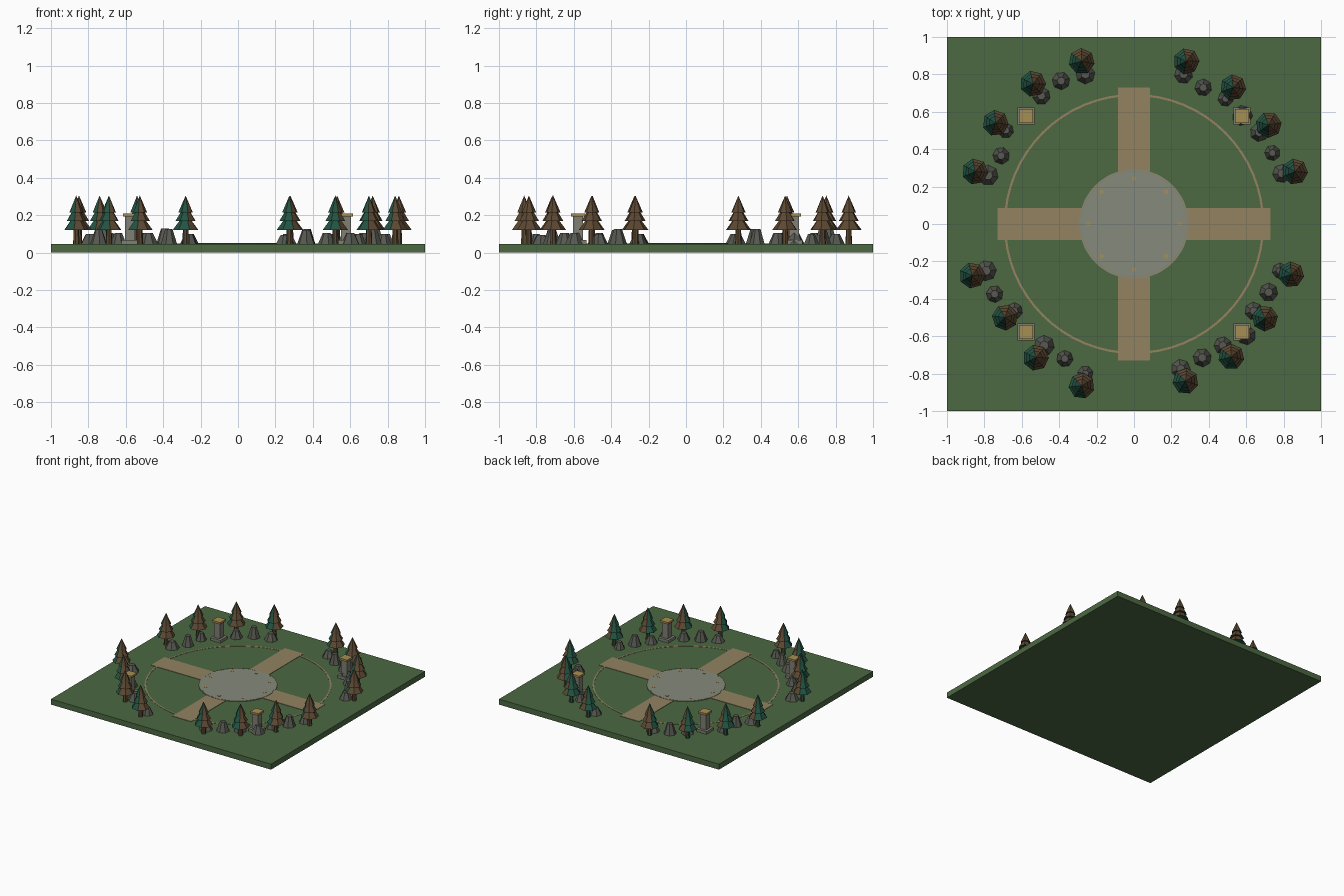
import bpy, bmesh, math, random
from mathutils import Matrix

if "Cube" in bpy.data.objects:
    bpy.data.objects.remove(bpy.data.objects["Cube"])
random.seed(4)

def mat(name, r, g, b):
    m = bpy.data.materials.new(name)
    lin = lambda c: ((c / 255 + 0.055) / 1.055) ** 2.4
    m.diffuse_color = (lin(r), lin(g), lin(b), 1)
    m.use_nodes = True
    m.node_tree.nodes["Principled BSDF"].inputs["Base Color"].default_value = m.diffuse_color
    return m

GRASS = mat("grass green", 76, 104, 66)
PATH = mat("path tan", 146, 130, 96)
STONE = mat("plaza stone", 133, 138, 124)
PILLAR = mat("pillar grey", 128, 128, 116)
GOLD = mat("cap gold", 166, 142, 84)
ROCK = mat("rock grey", 88, 88, 82)
BARK = mat("bark brown", 92, 72, 50)
LEAF = mat("pine green", 34, 82, 66)
G = 0.045  # ground level

def finish(name, bm, *mats):
    me = bpy.data.meshes.new(name)
    bm.to_mesh(me)
    bm.free()
    for m in mats:
        me.materials.append(m)
    ob = bpy.data.objects.new(name, me)
    bpy.context.collection.objects.link(ob)
    return ob

def box(bm, x, y, z0, z1, sx, sy, mi=0):
    n = len(bm.faces)
    bmesh.ops.create_cube(bm, size=1, matrix=Matrix.Translation((x, y, (z0 + z1) / 2))
                          @ Matrix.Diagonal((sx, sy, z1 - z0, 1)))
    bm.faces.ensure_lookup_table()
    for f in bm.faces[n:]:
        f.material_index = mi

def cone(bm, x, y, z0, z1, r0, r1, sides, mi=0, rot=0.0):
    n = len(bm.faces)
    bmesh.ops.create_cone(bm, cap_ends=True, segments=sides, radius1=r0, radius2=r1, depth=z1 - z0,
                          matrix=Matrix.Translation((x, y, (z0 + z1) / 2)) @ Matrix.Rotation(rot, 4, 'Z'))
    bm.faces.ensure_lookup_table()
    for f in bm.faces[n:]:
        f.material_index = mi

def ring(name, r0, r1, z0, z1, m, n=64):
    bm = bmesh.new()
    loops = []
    for i in range(n):
        a = math.tau * i / n
        loops.append([bm.verts.new((r * math.cos(a), r * math.sin(a), z))
                      for r, z in ((r0, z0), (r1, z0), (r1, z1), (r0, z1))])
    for i in range(n):
        p, q = loops[i], loops[(i + 1) % n]
        for k in range(4):
            bm.faces.new((p[k], q[k], q[(k + 1) % 4], p[(k + 1) % 4]))
    bmesh.ops.recalc_face_normals(bm, faces=bm.faces)
    finish(name, bm, m)

# Lawn slab
bm = bmesh.new()
box(bm, 0, 0, 0, G, 2, 2)
finish("lawn", bm, GRASS)

# Four paths
bm = bmesh.new()
for s in (-1, 1):
    box(bm, s * 0.49, 0, G - 0.01, G + 0.003, 0.48, 0.17)
    box(bm, 0, s * 0.49, G - 0.01, G + 0.003, 0.17, 0.48)
finish("paths", bm, PATH)

# Round plaza, outer ring line, plaza studs
bm = bmesh.new()
cone(bm, 0, 0, G - 0.01, G + 0.005, 0.293, 0.293, 48)
finish("plaza", bm, STONE)
ring("outer_ring", 0.684, 0.696, G - 0.01, G + 0.002, PATH)
ring("plaza_edge", 0.281, 0.285, G - 0.01, G + 0.0054, PATH)
bm = bmesh.new()
for i in range(8):
    a = math.tau * i / 8
    cone(bm, 0.243 * math.cos(a), 0.243 * math.sin(a), G, G + 0.007, 0.012, 0.012, 8)
finish("plaza_studs", bm, GOLD)

# Corner pillars
for sx in (-1, 1):
    for sy in (-1, 1):
        x, y = sx * 0.577, sy * 0.577
        bm = bmesh.new()
        box(bm, x, y, G, G + 0.022, 0.092, 0.092)
        box(bm, x, y, G + 0.022, 0.192, 0.052, 0.052)
        box(bm, x, y, 0.192, 0.208, 0.074, 0.074, 1)
        finish("pillar", bm, PILLAR, GOLD)

# Pine trees
trees = [(.28, .87), (.53, .73), (.72, .53), (.86, .28), (.84, -.27), (.70, -.505), (.52, -.71), (.275, -.84),
         (-.28, -.865), (-.525, -.715), (-.69, -.5), (-.865, -.275), (-.85, .28), (-.74, .54), (-.54, .75), (-.28, .87)]
for x, y in trees:
    bm = bmesh.new()
    rot = random.uniform(0, 1)
    cone(bm, x, y, G, 0.14, 0.018, 0.014, 7, 0, rot)
    for z0, z1, r in ((0.12, 0.215, 0.070), (0.168, 0.26, 0.055), (0.215, 0.305, 0.039)):
        cone(bm, x, y, z0, z1, r, 0.0, 7, 1, rot)
    finish("pine_tree", bm, BARK, LEAF)

# Rocks: x, y, radius, height
rocks = [(.265, .80, .05, .055), (.37, .73, .046, .08), (.49, .67, .042, .055), (.58, .58, .055, .06),
         (.67, .49, .05, .06), (.74, .38, .042, .08), (.79, .27, .05, .055), (.78, -.25, .042, .055),
         (.72, -.365, .05, .08), (.64, -.465, .048, .055), (.60, -.595, .052, .06), (.475, -.65, .048, .06),
         (.365, -.715, .05, .075), (.25, -.775, .052, .05), (-.26, -.80, .042, .055), (-.37, -.72, .045, .08),
         (-.48, -.65, .055, .06), (-.64, -.465, .045, .06), (-.745, -.375, .046, .075), (-.79, -.25, .055, .055),
         (-.78, .26, .055, .055), (-.71, .365, .046, .08), (-.685, .5, .042, .06), (-.495, .685, .048, .06),
         (-.39, .765, .048, .085), (-.26, .80, .052, .055)]
for x, y, r, h in rocks:
    bm = bmesh.new()
    rot = random.uniform(0, 1)
    cone(bm, x, y, G, G + h, r, r * 0.45, 7, 0, rot)
    finish("rock", bm, ROCK)
